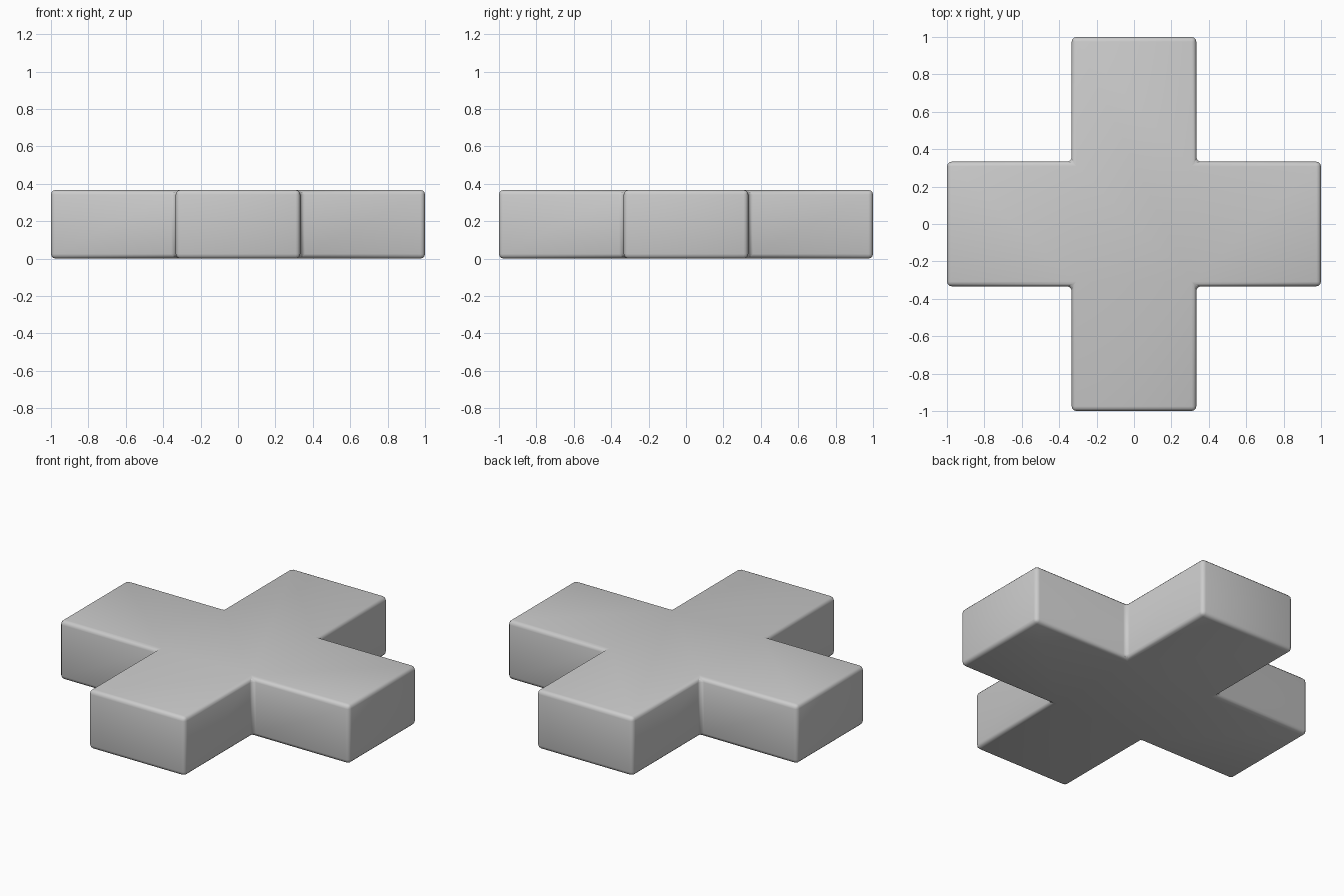
import bpy, bmesh

if "Cube" in bpy.data.objects:
    bpy.data.objects.remove(bpy.data.objects["Cube"])

H, A, R = 0.367, 0.333, 1.0   # height, half arm width, reach

# plus-shaped profile: one quadrant's corners turned through four quarters
pts = []
x = [(R, -A), (R, A), (A, A)]
for i in range(4):
    pts += x
    x = [(-b, a) for a, b in x]

bm = bmesh.new()
face = bm.faces.new([bm.verts.new((a, b, 0)) for a, b in pts])
ext = bmesh.ops.extrude_face_region(bm, geom=[face])
top = [v for v in ext["geom"] if isinstance(v, bmesh.types.BMVert)]
bmesh.ops.translate(bm, verts=top, vec=(0, 0, H))
bmesh.ops.recalc_face_normals(bm, faces=bm.faces)
mesh = bpy.data.meshes.new("plus_block")
bm.to_mesh(mesh)
bm.free()
obj = bpy.data.objects.new("plus_block", mesh)
bpy.context.collection.objects.link(obj)

# small rounded edges all over
bev = obj.modifiers.new("rounded_edges", "BEVEL")
bev.width = 0.025
bev.segments = 3
bev.limit_method = 'ANGLE'

bpy.context.view_layer.objects.active = obj
obj.select_set(True)
bpy.ops.object.modifier_apply(modifier=bev.name)
bpy.ops.object.shade_smooth_by_angle(angle=0.6)
